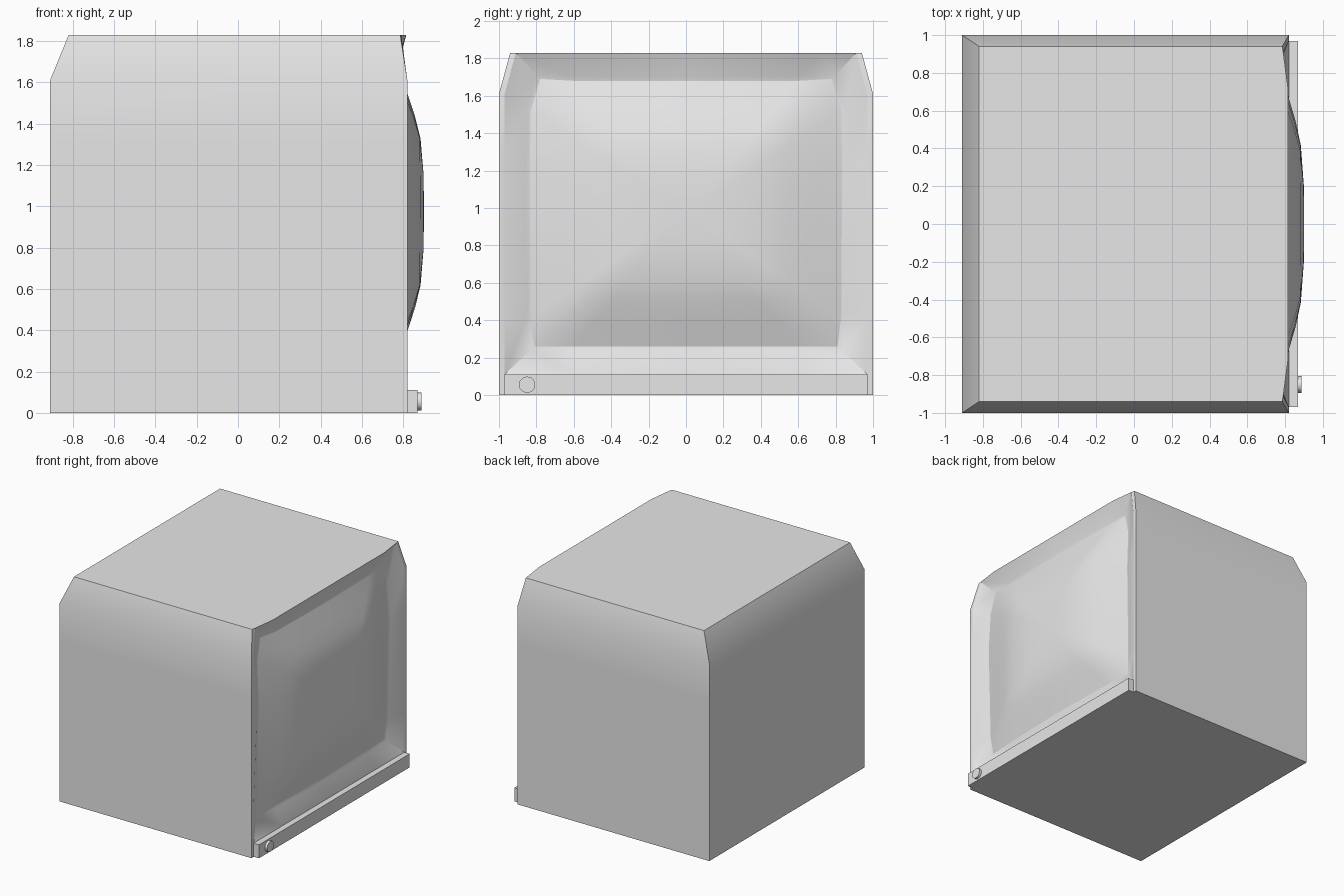
import bpy, bmesh, math
from mathutils import Vector, Matrix

if "Cube" in bpy.data.objects:
    bpy.data.objects.remove(bpy.data.objects["Cube"], do_unlink=True)

GREY = (0.8, 0.8, 0.8, 1.0)
plastic = bpy.data.materials.new("light_grey_plastic")
plastic.use_nodes = True
plastic.diffuse_color = GREY
plastic.node_tree.nodes["Principled BSDF"].inputs["Base Color"].default_value = GREY


def finish(bm, name, angle=25):
    """Weld, orient outward, and turn a bmesh into a shaded object."""
    bmesh.ops.remove_doubles(bm, verts=bm.verts, dist=0.0005)
    bmesh.ops.recalc_face_normals(bm, faces=bm.faces)
    middle = Vector((0, 0, 0.9))
    out = sum(f.calc_area() * f.normal.dot(f.calc_center_median() - middle) for f in bm.faces)
    if out < 0:
        bmesh.ops.reverse_faces(bm, faces=bm.faces)
    mesh = bpy.data.meshes.new(name)
    bm.to_mesh(mesh)
    bm.free()
    mesh.materials.append(plastic)
    ob = bpy.data.objects.new(name, mesh)
    bpy.context.collection.objects.link(ob)
    bpy.ops.object.select_all(action="DESELECT")
    ob.select_set(True)
    bpy.context.view_layer.objects.active = ob
    bpy.ops.object.shade_smooth_by_angle(angle=math.radians(angle))
    return ob


def full_loop(half):
    """Mirror a half outline of (x, y, z), top centre to bottom centre."""
    pts = [Vector(p) for p in half]
    return pts + [Vector((p.x, -p.y, p.z)) for p in pts[-2:0:-1]]


def ring(bm, pts):
    return [bm.verts.new(p) for p in pts]


def bridge(bm, a, b):
    n = len(a)
    for i in range(n):
        j = (i + 1) % n
        bm.faces.new((a[i], a[j], b[j], b[i]))


# Outlines around the front opening, one half each
outer = full_loop([(.815, 0, 1.83), (.815, .72, 1.83), (.785, .94, 1.83), (.82, 1, 1.61),
                   (.82, 1, 1.3), (.82, 1, .42), (.82, 1, 0), (.82, .6, 0), (.82, 0, 0)])
rim = full_loop([(.815, 0, 1.83), (.815, .72, 1.83), (.79, .91, 1.83), (.82, .97, 1.61),
                 (.82, .97, 1.3), (.82, .97, .42), (.82, .97, .11), (.82, .6, .11), (.82, 0, .11)])
glass = full_loop([(.775, 0, 1.68), (.765, .6, 1.68), (.745, .78, 1.69), (.755, .83, 1.52),
                   (.77, .835, 1.2), (.755, .83, .42), (.745, .81, .26), (.76, .6, .26), (.775, 0, .26)])
seat = []
for g, r in zip(glass, rim):
    p = g.lerp(r, 0.15)
    p.x = g.x + 0.004
    seat.append(p)

# Casing: tapered shell, chamfered back, sloping bezel
bm = bmesh.new()
back = ring(bm, [Vector((-.82 if p.z > 1.7 else -.91, p.y, p.z)) for p in outer])
loops = [back] + [ring(bm, pts) for pts in (outer, rim, seat, glass)]
for a, b in zip(loops, loops[1:]):
    bridge(bm, a, b)
n = len(back)
bm.faces.new(back[n - 3:] + back[:4])
for i in range(3, 5):
    bm.faces.new((back[i], back[i + 1], back[n - i - 1], back[n - i]))
bm.faces.new(back[5:n - 4])
finish(bm, "casing")

# Screen: bulging glass made of shrinking rings
bm = bmesh.new()
centre = Vector((.9, 0, .975))
prev = None
for scale, drop in ((1, 1), (.9, .81), (.8, .62), (.65, .34), (.5, .13), (.25, .01)):
    pts = []
    for g in glass:
        p = centre.lerp(g, scale)
        p.x = centre.x - (centre.x - g.x) * drop
        pts.append(p)
    cur = ring(bm, pts)
    if prev:
        bridge(bm, prev, cur)
    prev = cur
tip = bm.verts.new(centre)
for i in range(n):
    bm.faces.new((prev[i], prev[(i + 1) % n], tip))
finish(bm, "screen", 40)

# Control strip along the bottom of the front
bm = bmesh.new()
bmesh.ops.create_cube(bm, size=1, matrix=Matrix.Translation((.843, 0, .055))
                      @ Matrix.Diagonal((.05, 1.94, .11, 1)))
finish(bm, "control_strip")

# Power button
bm = bmesh.new()
bmesh.ops.create_cone(bm, cap_ends=True, segments=12, radius1=.044, radius2=.044, depth=.03,
                      matrix=Matrix.Translation((.873, -.85, .055)) @ Matrix.Rotation(math.pi / 2, 4, "Y"))
for f in bm.faces:
    f.normal_update()
finish(bm, "power_button", 35)
